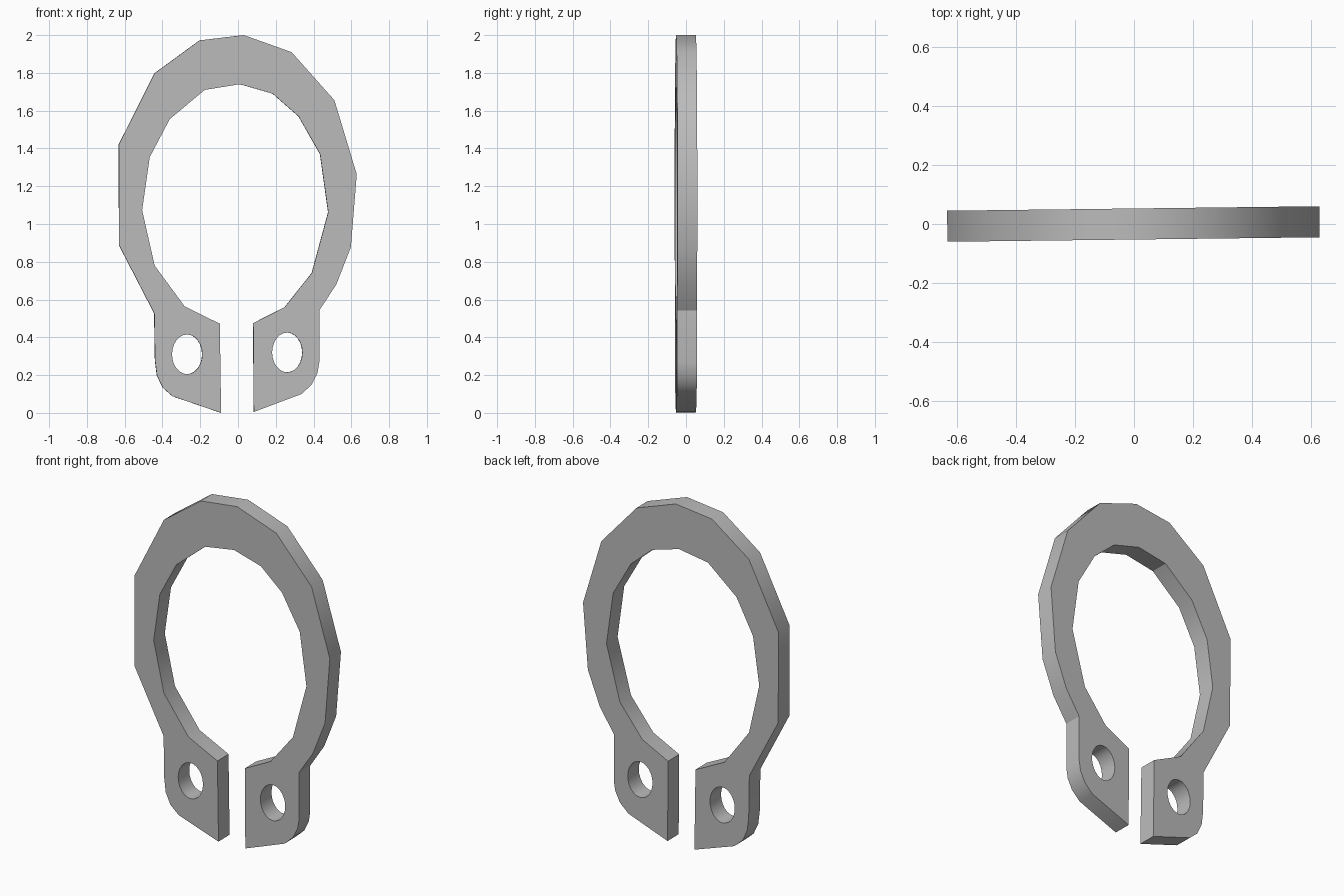
import bpy, bmesh
from math import sin, cos, pi, radians
from mathutils import Matrix

cube = bpy.data.objects.get("Cube")
if cube:
    bpy.data.objects.remove(cube, do_unlink=True)

THICKNESS = 0.105
TILT = 0.012          # slight turn about the vertical axis

# Outer edge, from the top clockwise down to the right lug
outer_right = [(.03, 2), (.283, 1.91), (.51, 1.655), (.628, 1.263), (.597, .877), (.52, .68), (.43, .543)]
lug_right = [(.43, .27), (.42, .21), (.39, .15), (.336, .1), (.083, .005), (.08, .475)]
# Inner edge, from the right lug over the top to the left lug
inner = [(.246, .559), (.39, .74), (.477, 1.062), (.434, 1.37), (.32, 1.57), (.183, 1.69), (.01, 1.74),
         (-.177, 1.71), (-.362, 1.555), (-.468, 1.354), (-.508, 1.073), (-.442, .78), (-.283, .564)]
lug_left = [(-.097, .472), (-.09, 0), (-.347, .088), (-.4, .135), (-.43, .2), (-.44, .28)]
outer_left = [(-.444, .527), (-.63, .887), (-.632, 1.42), (-.442, 1.798), (-.204, 1.972)]


def ellipse(cx, cz, rx, rz, count=24):
    angles = [2 * pi * i / count for i in range(count)]
    return [(cx + rx * cos(a), cz + rz * sin(a)) for a in angles]


def add_loop(curve, points):
    spline = curve.splines.new('POLY')
    spline.points.add(len(points) - 1)
    for target, (x, z) in zip(spline.points, points):
        target.co = (x, z, 0, 1)
    spline.use_cyclic_u = True


# Flat profile with the two plier holes, extruded to the plate thickness
curve = bpy.data.curves.new("ring_profile", 'CURVE')
curve.dimensions = '2D'
curve.fill_mode = 'BOTH'
curve.extrude = THICKNESS / 2
add_loop(curve, outer_right + lug_right + inner + lug_left + outer_left)
add_loop(curve, ellipse(-.27, .31, .08, .105))
add_loop(curve, ellipse(.26, .32, .08, .105))

profile = bpy.data.objects.new("ring_profile", curve)
bpy.context.collection.objects.link(profile)
bpy.context.view_layer.update()
mesh = bpy.data.meshes.new_from_object(profile.evaluated_get(bpy.context.evaluated_depsgraph_get()))
bpy.data.objects.remove(profile, do_unlink=True)

# Weld the caps to the walls and stand the plate upright
bm = bmesh.new()
bm.from_mesh(mesh)
bmesh.ops.remove_doubles(bm, verts=bm.verts, dist=.0001)
bmesh.ops.recalc_face_normals(bm, faces=bm.faces)
bm.transform(Matrix.Rotation(TILT, 4, 'Z') @ Matrix.Rotation(radians(90), 4, 'X'))
bm.to_mesh(mesh)
bm.free()

# Plain grey steel
steel = bpy.data.materials.new("grey_steel")
steel.use_nodes = True
grey = (.5, .5, .5, 1)
steel.diffuse_color = grey
steel.node_tree.nodes["Principled BSDF"].inputs["Base Color"].default_value = grey
mesh.materials.clear()
mesh.materials.append(steel)

ring = bpy.data.objects.new("retaining_ring", mesh)
bpy.context.collection.objects.link(ring)
bpy.context.view_layer.objects.active = ring
ring.select_set(True)
bpy.ops.object.shade_smooth_by_angle(angle=radians(30))
